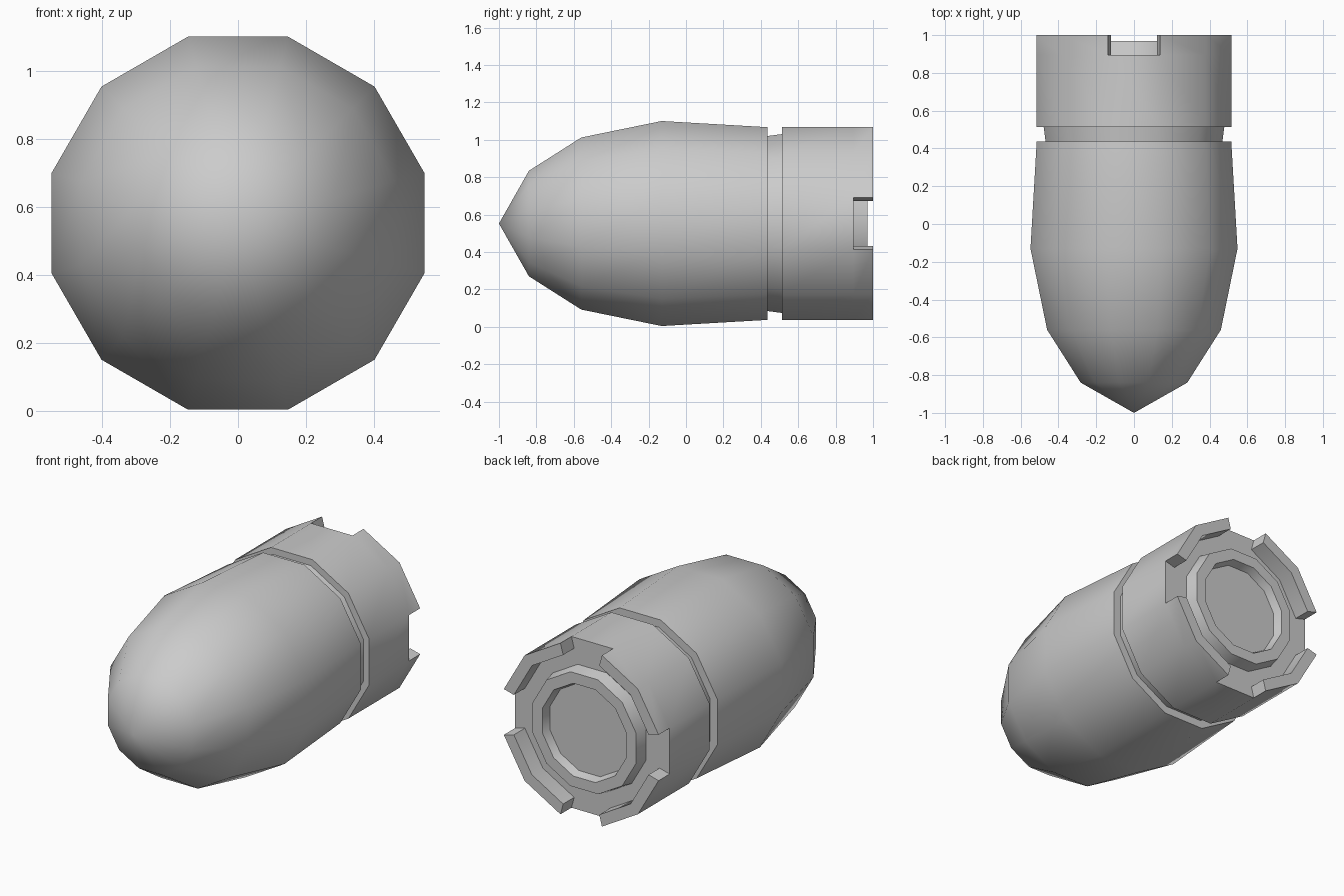
import bpy, bmesh, math
from mathutils import Vector

SIDES = 12
AXIS_Z = 0.552
START = math.radians(15)

cube = bpy.data.objects.get("Cube")
if cube:
    bpy.data.objects.remove(cube, do_unlink=True)

grey = bpy.data.materials.new("plain grey")
grey.use_nodes = True
grey.diffuse_color = (0.6, 0.6, 0.6, 1)
grey.node_tree.nodes["Principled BSDF"].inputs["Base Color"].default_value = (0.6, 0.6, 0.6, 1)


def lathe(bm, profile):
    """Turn (y, flat-to-axis distance) points around the y axis, returning face bands."""
    rings = []
    for y, flat in profile:
        r = flat / math.cos(math.pi / SIDES)
        if r == 0:
            rings.append([bm.verts.new((0, y, AXIS_Z))] * SIDES)
            continue
        angles = [START + math.tau * i / SIDES for i in range(SIDES)]
        rings.append([bm.verts.new((r * math.cos(a), y, AXIS_Z + r * math.sin(a))) for a in angles])
    bands = []
    for a, b in zip(rings, rings[1:]):
        band = []
        for i in range(SIDES):
            j = (i + 1) % SIDES
            corners = list(dict.fromkeys((a[i], a[j], b[j], b[i])))
            band.append(bm.faces.new(corners))
        bands.append(band)
    return bands, rings


def finish(bm, name):
    bmesh.ops.recalc_face_normals(bm, faces=bm.faces)
    mesh = bpy.data.meshes.new(name)
    bm.to_mesh(mesh)
    bm.free()
    mesh.materials.append(grey)
    obj = bpy.data.objects.new(name, mesh)
    bpy.context.collection.objects.link(obj)
    bpy.ops.object.select_all(action="DESELECT")
    obj.select_set(True)
    bpy.context.view_layer.objects.active = obj
    bpy.ops.object.shade_smooth_by_angle(angle=math.radians(40))


# Shell: nose, body, groove, base collar, rear floor, raised boss and its recess
profile = [(-1, 0), (-0.84, 0.282), (-0.56, 0.46), (-0.13, 0.548), (0.437, 0.515),
           (0.437, 0.468), (0.513, 0.478), (0.513, 0.517), (0.895, 0.517),
           (0.895, 0.45), (0.895, 0.36), (0.97, 0.345), (0.97, 0.28), (0.92, 0.265)]
bm = bmesh.new()
bands, rings = lathe(bm, profile)
bm.faces.new(rings[-1])

# Crown: raise the outer floor ring, leaving four square notches
rim = [f for i, f in enumerate(bands[8]) if i % 3 != 2]
raised = bmesh.ops.extrude_face_region(bm, geom=rim)
bmesh.ops.delete(bm, geom=rim, context="FACES_ONLY")
bmesh.ops.translate(bm, vec=Vector((0, 0.105, 0)),
                    verts=[v for v in raised["geom"] if isinstance(v, bmesh.types.BMVert)])
finish(bm, "shell")
